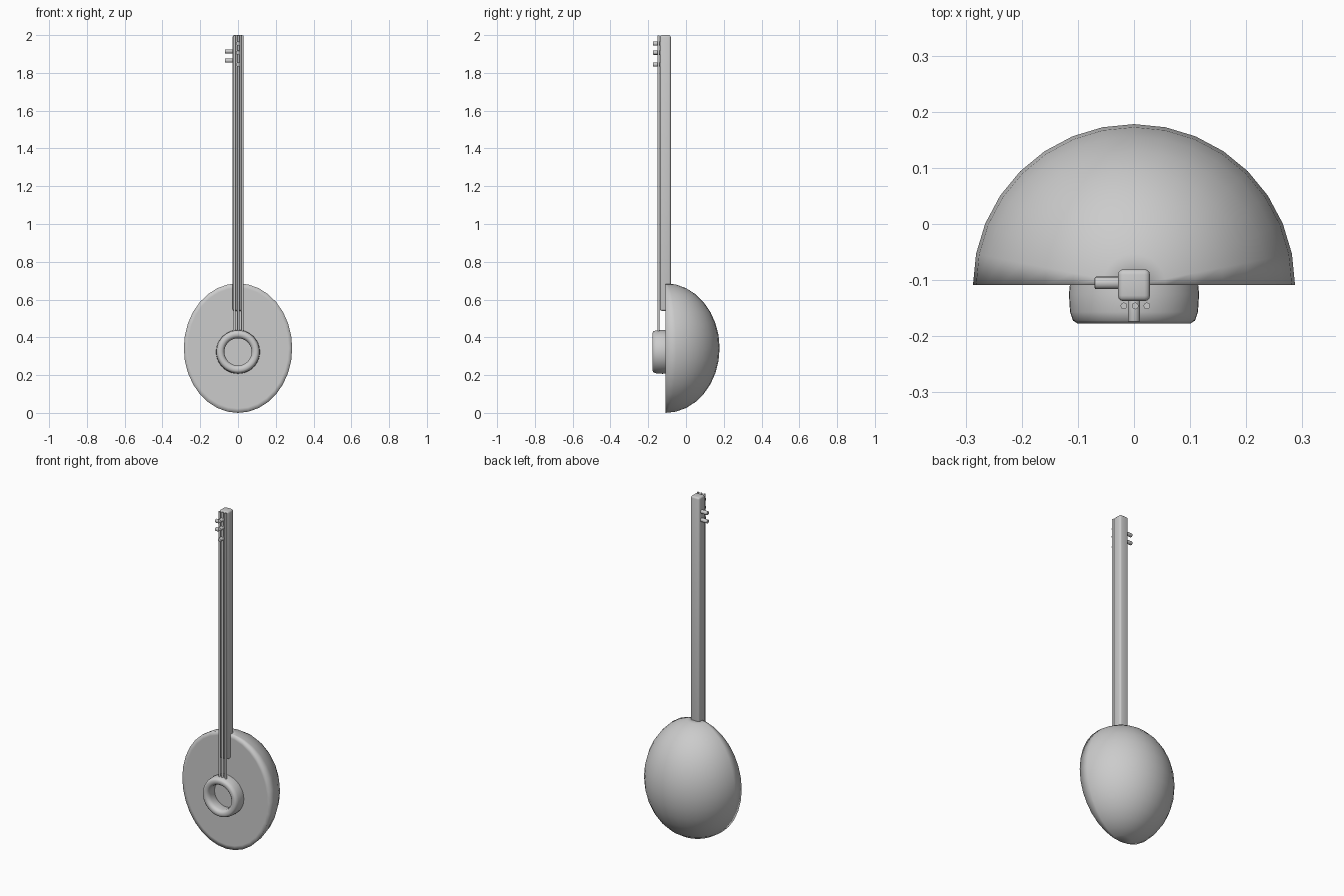
import bpy, bmesh, math
from mathutils import Vector, Matrix

if "Cube" in bpy.data.objects:
    bpy.data.objects.remove(bpy.data.objects["Cube"])


def finish(bm, name, angle=None):
    bmesh.ops.recalc_face_normals(bm, faces=bm.faces)
    me = bpy.data.meshes.new(name)
    bm.to_mesh(me)
    bm.free()
    ob = bpy.data.objects.new(name, me)
    bpy.context.collection.objects.link(ob)
    bpy.ops.object.select_all(action='DESELECT')
    ob.select_set(True)
    bpy.context.view_layer.objects.active = ob
    if angle:
        bpy.ops.object.shade_smooth_by_angle(angle=math.radians(angle))
    else:
        bpy.ops.object.shade_smooth()
    return ob


def rod(name, a, b, r, bevel=0.0, sides=16):
    a, b = Vector(a), Vector(b)
    d = b - a
    bm = bmesh.new()
    mat = Matrix.Translation((a + b) / 2) @ d.to_track_quat('Z', 'Y').to_matrix().to_4x4()
    bmesh.ops.create_cone(bm, cap_ends=True, segments=sides, radius1=r, radius2=r,
                          depth=d.length, matrix=mat)
    if bevel:
        rims = [e for e in bm.edges if any(len(f.verts) > 4 for f in e.link_faces)]
        bmesh.ops.bevel(bm, geom=rims, offset=bevel, segments=2, profile=0.5, affect='EDGES')
    return finish(bm, name, 40)


# Half-egg bowl with a flat front board
bm = bmesh.new()
bmesh.ops.create_uvsphere(bm, u_segments=32, v_segments=16, radius=1)
bmesh.ops.bisect_plane(bm, geom=bm.verts[:] + bm.edges[:] + bm.faces[:],
                       plane_co=(0, 0, 0), plane_no=(0, -1, 0), clear_outer=True, dist=1e-4)
cap = bmesh.ops.holes_fill(bm, edges=[e for e in bm.edges if e.is_boundary])['faces']
bmesh.ops.recalc_face_normals(bm, faces=bm.faces)
bmesh.ops.inset_region(bm, faces=cap, thickness=0.07)
for v in bm.verts:
    v.co = Vector((v.co.x * 0.287, v.co.y * 0.287 - 0.109, v.co.z * 0.343 + 0.343))
finish(bm, "bowl")

# Rounded ring on the board, lathed from a rounded profile (radius, y)
profile = [(0.078, -0.105), (0.073, -0.118), (0.072, -0.155), (0.076, -0.169), (0.086, -0.177),
           (0.101, -0.177), (0.109, -0.172), (0.114, -0.157), (0.116, -0.125), (0.114, -0.105)]
bm = bmesh.new()
N = 48
rings = []
for i in range(N):
    t = 2 * math.pi * i / N
    rings.append([bm.verts.new((r * math.cos(t), y, 0.323 + r * math.sin(t))) for r, y in profile])
for i in range(N):
    p, q = rings[i], rings[(i + 1) % N]
    for j in range(len(profile)):
        k = (j + 1) % len(profile)
        bm.faces.new((p[j], p[k], q[k], q[j]))
finish(bm, "bridge_ring", 50)

# Square neck with softened edges
bm = bmesh.new()
bmesh.ops.create_cube(bm, size=1, matrix=Matrix.Translation((0, -0.109, 1.27))
                      @ Matrix.Diagonal((0.057, 0.057, 1.46, 1)))
bmesh.ops.bevel(bm, geom=bm.edges[:], offset=0.01, segments=3, profile=0.5, affect='EDGES')
finish(bm, "neck", 40)

# Three strings from the ring to the top of the neck
for i, x in enumerate((-0.018, 0.002, 0.023)):
    rod(f"string_{i + 1}", (x, -0.146, 0.425), (x, -0.146, 1.998), 0.006, sides=12)

# Tuning pegs: three on the front, two on the left side
for i, z in enumerate((1.955, 1.907, 1.844)):
    rod(f"front_peg_{i + 1}", (0, -0.12, z), (0, -0.174, z), 0.011, 0.002)
for i, z in enumerate((1.914, 1.865)):
    rod(f"side_peg_{i + 1}", (-0.015, -0.105, z), (-0.07, -0.105, z), 0.011, 0.002)
